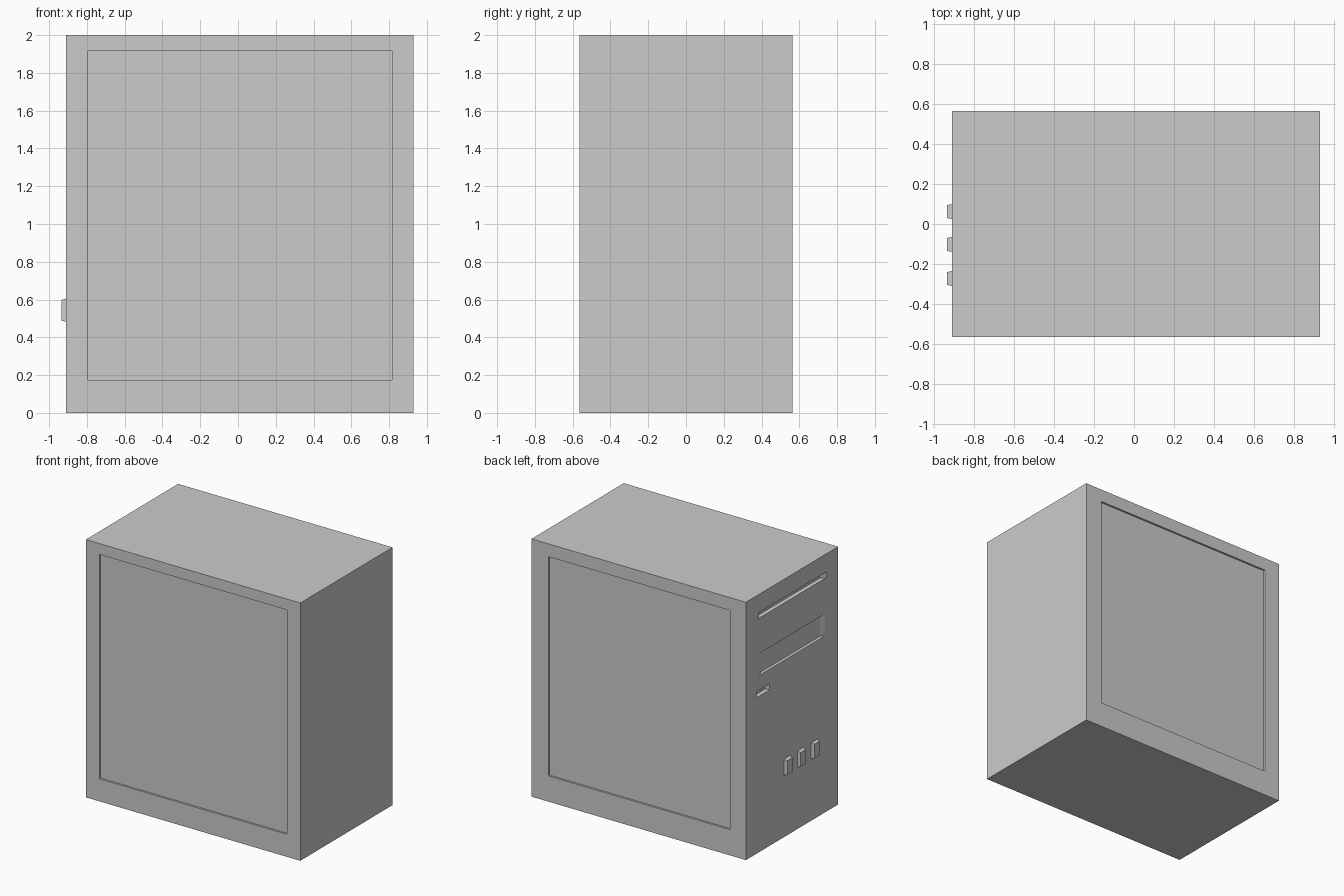
import bpy, bmesh
from mathutils import Vector

if "Cube" in bpy.data.objects:
    bpy.data.objects.remove(bpy.data.objects["Cube"])


def add_frustum(bm, axis, a0, a1, rect, inset):
    """Tapered block along an axis: rect (u0, u1, v0, v1) at a0, shrunk by inset (du, dv) at a1."""
    u0, u1, v0, v1 = rect
    rings = []
    for a, du, dv in ((a0, 0, 0), (a1, *inset)):
        ring = []
        for u, v in ((u0 + du, v0 + dv), (u1 - du, v0 + dv), (u1 - du, v1 - dv), (u0 + du, v1 - dv)):
            ring.append(bm.verts.new(Vector((a, u, v) if axis == "x" else (u, a, v))))
        rings.append(ring)
    lo, hi = rings
    faces = [bm.faces.new(lo), bm.faces.new(hi)]
    for i in range(4):
        j = (i + 1) % 4
        faces.append(bm.faces.new((lo[i], lo[j], hi[j], hi[i])))
    bmesh.ops.recalc_face_normals(bm, faces=faces)


def make_object(name, blocks):
    bm = bmesh.new()
    for block in blocks:
        add_frustum(bm, *block)
    mesh = bpy.data.meshes.new(name)
    bm.to_mesh(mesh)
    bm.free()
    obj = bpy.data.objects.new(name, mesh)
    bpy.context.collection.objects.link(obj)
    return obj


X0, X1, Y, H = -0.91, 0.93, 0.565, 2.0


def recess(axis, face, depth, rect, inset=(0, 0)):
    """Cutter reaching depth into the case, extended outward along the same taper."""
    s = 1 if face < 0 else -1
    u0, u1, v0, v1 = rect
    du, dv = inset
    outer = (u0 - du, u1 + du, v0 - dv, v1 + dv)
    return (axis, face - s * depth, face + s * depth, outer, (2 * du, 2 * dv))


# Case
case = make_object("case", [("x", X0, X1, (-Y, Y, 0, H), (0, 0))])

# Recessed side panels, disc slot, drive bay and small slot
cutter = make_object("recess_cutter", [
    recess("y", -Y, 0.015, (-0.795, 0.815, 0.175, 1.915)),
    recess("y", Y, 0.015, (-0.775, 0.785, 0.20, 1.90)),
    recess("x", X0, 0.03, (-0.42, 0.41, 1.815, 1.86), (0.04, 0.003)),
    recess("x", X0, 0.015, (-0.405, 0.40, 1.37, 1.54), (0.04, 0.008)),
    recess("x", X0, 0.03, (0.276, 0.436, 1.21, 1.255), (0.01, 0.003)),
])
cutter.hide_render = True
mod = case.modifiers.new("recesses", "BOOLEAN")
mod.operation = "DIFFERENCE"
mod.solver = "EXACT"
mod.object = cutter

# Bake the cut and drop the cutter
graph = bpy.context.evaluated_depsgraph_get()
cut_mesh = bpy.data.meshes.new_from_object(case.evaluated_get(graph))
case.modifiers.clear()
case.data = cut_mesh
bpy.data.objects.remove(cutter)

# Row of tapered buttons on the left end
for i, y in enumerate((0.062, -0.102, -0.272)):
    make_object(f"button_{i + 1}",
                [("x", X0, -0.935, (y - 0.037, y + 0.037, 0.482, 0.605), (0.005, 0.007))])
